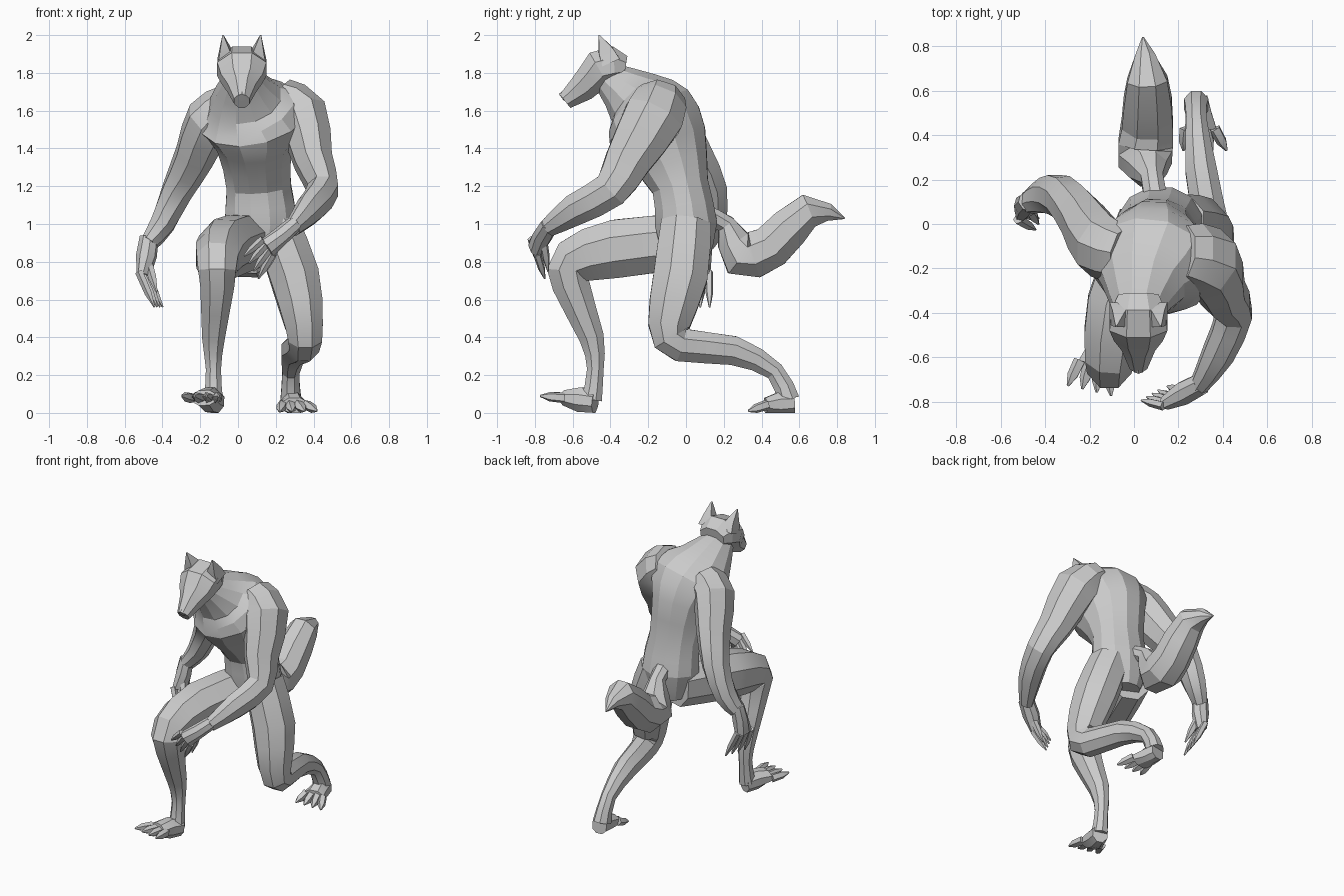
import bpy, bmesh, math
from mathutils import Vector

old_cube = bpy.data.objects.get("Cube")
if old_cube:
    bpy.data.objects.remove(old_cube, do_unlink=True)

# One flat colour for the whole body
fur = bpy.data.materials.new("grey fur")
fur.use_nodes = True
grey = (0.6, 0.6, 0.6, 1)
fur.diffuse_color = grey
fur.node_tree.nodes["Principled BSDF"].inputs["Base Color"].default_value = grey


def add_midpoints(rings):
    """Insert a smooth in-between ring on every segment of a limb."""
    rings = [Vector(ring) for ring in rings]
    result = [rings[0]]
    for i, (start, end) in enumerate(zip(rings, rings[1:])):
        before = rings[max(i - 1, 0)]
        after = rings[min(i + 2, len(rings) - 1)]
        middle = (start + end) / 2
        result.append(middle + (start + end - before - after) / 16)
        result.append(end)
    return result


def loft(name, rings, sides=8, hint=(1, 0, 0)):
    """Skin a tube through rings of x, y, z, half width and half depth."""
    centres = [Vector(ring[:3]) for ring in rings]
    last = len(rings) - 1
    grow = 1 / math.cos(math.pi / sides)
    bm = bmesh.new()
    loops = []
    for i, ring in enumerate(rings):
        tangent = (centres[min(i + 1, last)] - centres[max(i - 1, 0)]).normalized()
        across = Vector(hint)
        across = (across - tangent * across.dot(tangent)).normalized()
        through = tangent.cross(across)
        width, depth = ring[3] * grow, ring[4] * grow
        loop = []
        for k in range(sides):
            angle = math.tau * (k + 0.5) / sides
            point = (centres[i] + across * math.cos(angle) * width
                     + through * math.sin(angle) * depth)
            point.z = max(point.z, 0)
            loop.append(bm.verts.new(point))
        loops.append(loop)
    for lower, upper in zip(loops, loops[1:]):
        for k in range(sides):
            following = (k + 1) % sides
            bm.faces.new((lower[k], lower[following], upper[following], upper[k]))
    bm.faces.new(loops[0])
    bm.faces.new(loops[-1])
    bmesh.ops.recalc_face_normals(bm, faces=bm.faces)
    mesh = bpy.data.meshes.new(name)
    bm.to_mesh(mesh)
    bm.free()
    mesh.materials.append(fur)
    obj = bpy.data.objects.new(name, mesh)
    bpy.context.collection.objects.link(obj)
    bpy.ops.object.select_all(action="DESELECT")
    obj.select_set(True)
    bpy.context.view_layer.objects.active = obj
    bpy.ops.object.shade_smooth_by_angle(angle=math.radians(20))


def limb(name, joints, depth_ratio):
    """A tapering limb through joints of x, y, z and radius."""
    rings = [(*joint, joint[-1] * depth_ratio) for joint in joints]
    loft(name, add_midpoints(rings))


def digit(name, start, tip, radius):
    """A finger or toe that narrows to a claw."""
    knuckle = start.lerp(tip, 0.6)
    loft(name, [(*start, radius, radius),
                (*knuckle, radius * 0.9, radius * 0.9),
                (*tip, radius * 0.2, radius * 0.2)], sides=5)


def paw(name, root, ball, spread, reach, thickness, thumb_tip=None):
    """A flat palm or sole with a fan of four digits, and maybe a thumb."""
    root, ball, spread, reach = map(Vector, (root, ball, spread, reach))
    middle = root.lerp(ball, 0.5)
    width = spread.length / 2
    loft(name, [(*root, thickness, thickness * 1.2),
                (*middle, width * 0.9, thickness * 1.3),
                (*ball, width * 1.1, thickness * 0.8)], hint=spread)
    for i in range(4):
        offset = spread * (i / 3 - 0.5)
        start = ball + offset - reach * 0.1
        digit(f"{name}_digit_{i}", start, ball + reach + offset * 1.5, width * 0.35)
    if thumb_tip:
        digit(name + "_thumb", middle, Vector(thumb_tip), width * 0.4)


# Torso, from the crotch up the hunched back into the neck
torso_rings = [
    (.11, 0, .82, .12, .12),
    (.12, 0, 1, .19, .165),
    (.11, -.03, 1.2, .17, .15),
    (.09, -.11, 1.42, .2, .23),
    (.08, -.19, 1.56, .28, .25),
    (.04, -.27, 1.66, .19, .17),
    (.02, -.41, 1.77, .1, .09)]
loft("torso", add_midpoints(torso_rings), sides=12)

# Head with a stepped brow and a long muzzle
head_x = 0.02
profile = [
    (-.32, 1.83, .09, .06),
    (-.38, 1.84, .12, .1),
    (-.46, 1.82, .13, .1),
    (-.5, 1.77, .11, .085),
    (-.55, 1.72, .075, .075),
    (-.64, 1.65, .04, .045)]
loft("head", [(head_x, *ring) for ring in profile])
loft("nose", [(head_x, -.62, 1.7, .03, .02), (head_x, -.66, 1.67, .02, .02)], sides=6)

# Pointed ears
for label, side in (("left", 1), ("right", -1)):
    base = Vector((head_x + side * .08, -.4, 1.86))
    tip = Vector((head_x + side * .1, -.46, 2))
    loft(label + "_ear", [(*base, .05, .05),
                          (*base.lerp(tip, 0.4), .03, .04),
                          (*tip, .003, .003)], sides=4)

# Left arm, reaching forward across the body
limb("left_arm", [
    (.22, -.13, 1.67, .1),
    (.34, -.17, 1.57, .13),
    (.4, -.31, 1.33, .1),
    (.45, -.4, 1.18, .08),
    (.38, -.58, 1.08, .07),
    (.29, -.73, .98, .04)], depth_ratio=1.2)
paw("left_hand", root=(.3, -.72, 1), ball=(.15, -.8, .87), spread=(.05, .03, -.08),
    reach=(-.08, .03, -.1), thickness=.04, thumb_tip=(.15, -.73, .75))

# Right arm, hanging with the elbow behind
limb("right_arm", [
    (-.05, -.14, 1.63, .1),
    (-.15, -.1, 1.55, .12),
    (-.23, .02, 1.36, .1),
    (-.32, .12, 1.18, .08),
    (-.4, .13, 1, .065),
    (-.47, .1, .9, .045)], depth_ratio=1.2)
paw("right_hand", root=(-.47, .1, .93), ball=(-.5, .07, .73), spread=(.03, .1, 0),
    reach=(.08, -.02, -.17), thickness=.04, thumb_tip=(-.43, 0, .64))

# Left leg, kneeling with the shin trailing behind
limb("left_leg", [
    (.2, 0, 1, .12),
    (.3, -.03, .72, .13),
    (.35, -.09, .46, .1),
    (.35, -.03, .36, .08),
    (.3, .25, .33, .07),
    (.28, .47, .22, .045),
    (.28, .54, .07, .055)], depth_ratio=1.1)
paw("left_foot", root=(.28, .57, .05), ball=(.3, .42, .04), spread=(.13, 0, 0),
    reach=(.02, -.09, -.03), thickness=.05)

# Right leg, stepping forward
limb("right_leg", [
    (.06, .02, .91, .13),
    (-.07, -.36, .87, .14),
    (-.11, -.6, .8, .11),
    (-.11, -.61, .68, .09),
    (-.13, -.5, .4, .06),
    (-.13, -.48, .23, .04),
    (-.13, -.5, .07, .05)], depth_ratio=1.1)
paw("right_foot", root=(-.12, -.48, .06), ball=(-.18, -.64, .08), spread=(.13, -.03, 0),
    reach=(-.02, -.11, .01), thickness=.05)

# Bushy tail, dipping and then sweeping up to a point
limb("tail", [
    (.1, .1, 1.04, .06),
    (.08, .21, 1, .05),
    (.05, .29, .84, .12),
    (.06, .45, .88, .115),
    (.06, .65, 1.07, .09),
    (.04, .84, 1.03, .004)], depth_ratio=1)
